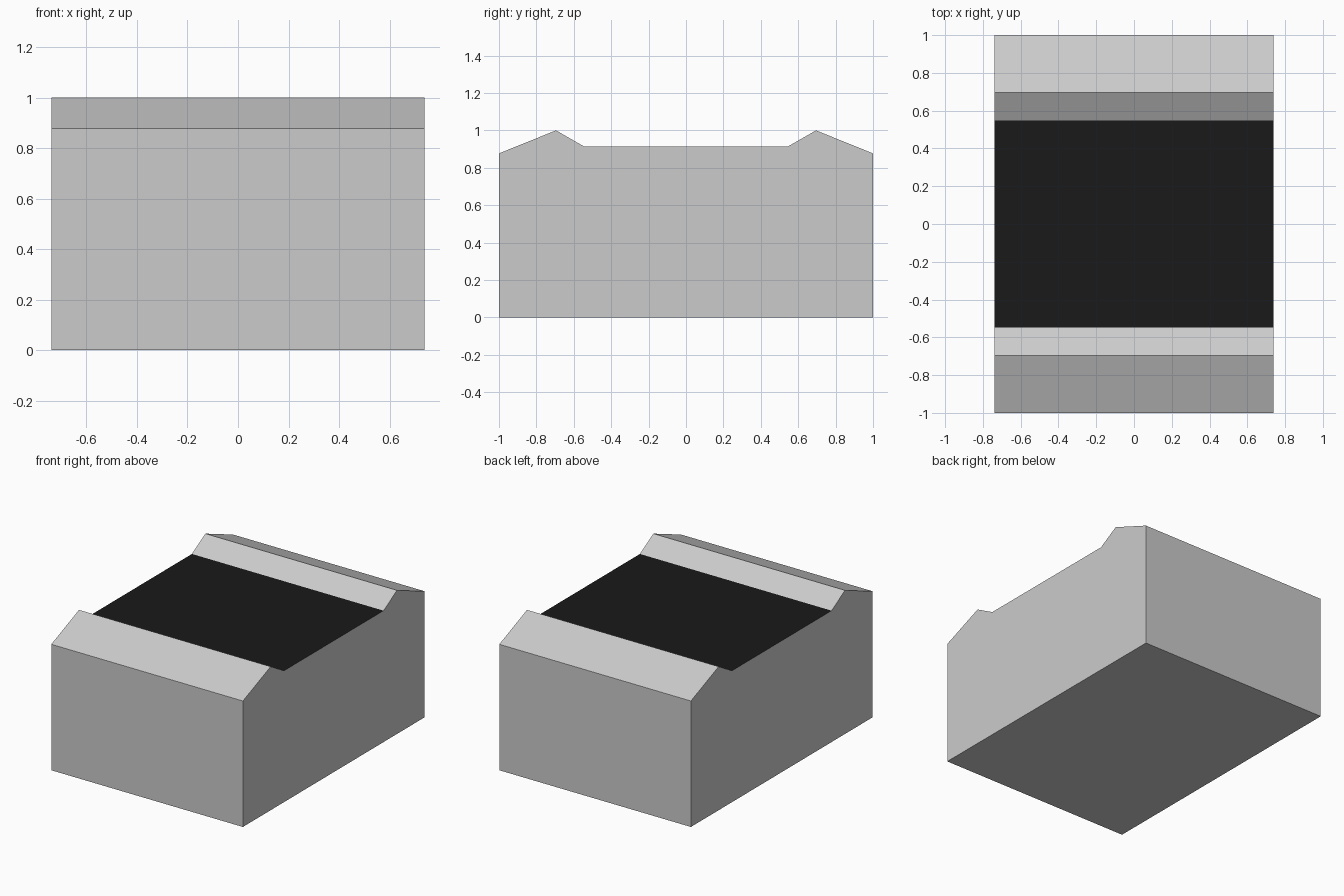
import bpy
import bmesh

if "Cube" in bpy.data.objects:
    bpy.data.objects.remove(bpy.data.objects["Cube"])

HALF_WIDTH = 0.738
INNER_Y, INNER_Z = 0.547, 0.915


def add_object(name, bm):
    bmesh.ops.recalc_face_normals(bm, faces=bm.faces)
    mesh = bpy.data.meshes.new(name)
    bm.to_mesh(mesh)
    bm.free()
    obj = bpy.data.objects.new(name, mesh)
    bpy.context.collection.objects.link(obj)
    return obj


# Body: mirrored side profile with two ridges, extruded across the width
half = [(1.0, 0.0), (1.0, 0.877), (0.695, 1.0), (INNER_Y, INNER_Z)]
profile = half + [(-y, z) for y, z in reversed(half)]
bm = bmesh.new()
side = bm.faces.new([bm.verts.new((-HALF_WIDTH, y, z)) for y, z in profile])
ext = bmesh.ops.extrude_face_region(bm, geom=[side], use_keep_orig=True)
moved = [v for v in ext["geom"] if isinstance(v, bmesh.types.BMVert)]
bmesh.ops.translate(bm, verts=moved, vec=(2 * HALF_WIDTH, 0, 0))

# Leave the opening between the ridges for the panel
opening = [f for f in bm.faces
           if all(abs(v.co.z - INNER_Z) < 1e-4 for v in f.verts)]
bmesh.ops.delete(bm, geom=opening, context='FACES_ONLY')
add_object("body", bm)

# Black panel filling the opening, facing up
bm = bmesh.new()
bm.faces.new([bm.verts.new((sx * HALF_WIDTH, sy * INNER_Y, INNER_Z))
              for sx, sy in ((-1, -1), (1, -1), (1, 1), (-1, 1))])
panel = add_object("top_panel", bm)
for poly in panel.data.polygons:
    if poly.normal.z < 0:
        poly.flip()

black = bpy.data.materials.new("black")
black.diffuse_color = (0.01, 0.01, 0.01, 1)
black.use_nodes = True
black.node_tree.nodes["Principled BSDF"].inputs["Base Color"].default_value = black.diffuse_color
panel.data.materials.append(black)
